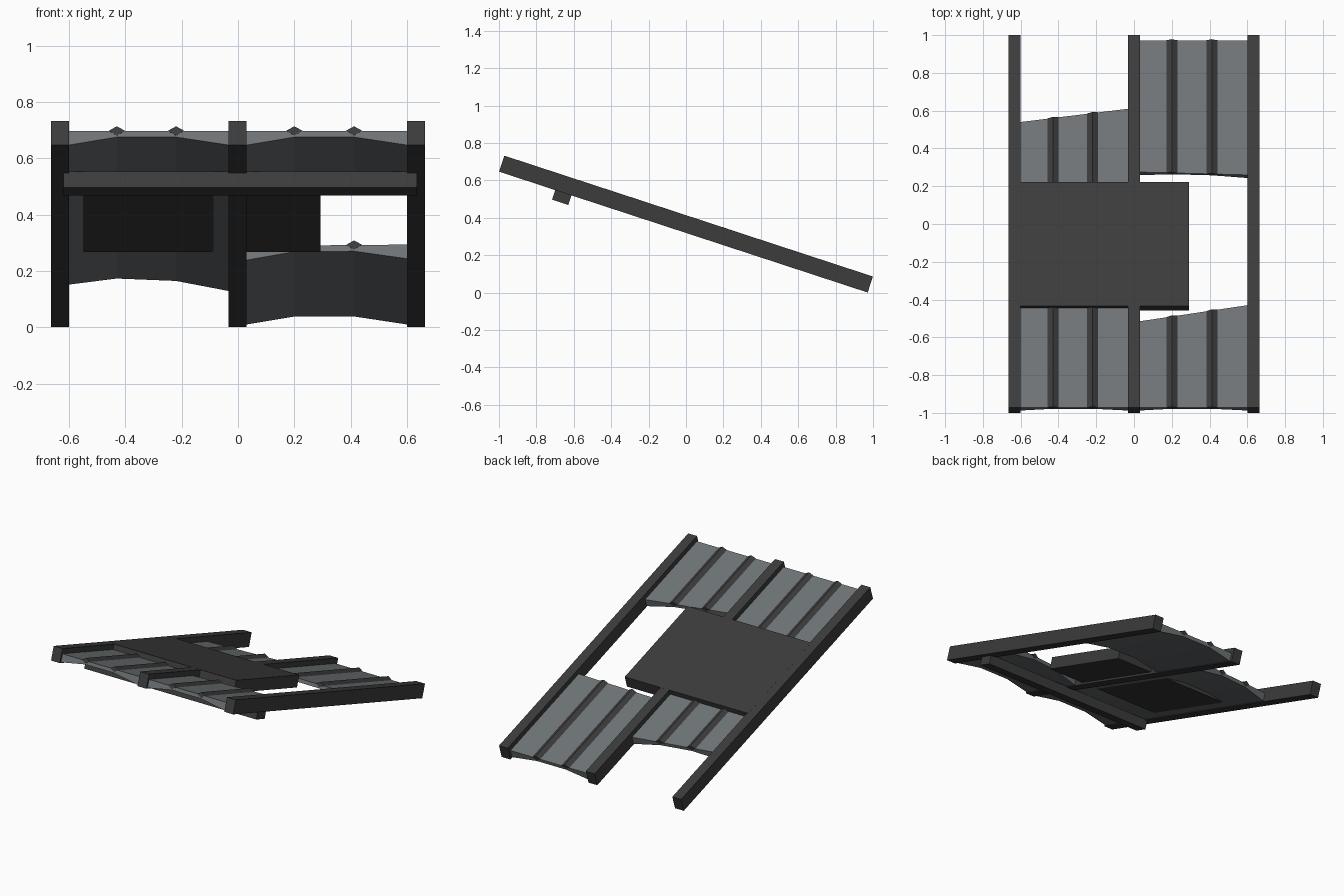
import bpy, bmesh, math
from mathutils import Matrix

if "Cube" in bpy.data.objects:
    bpy.data.objects.remove(bpy.data.objects["Cube"])

ANGLE = math.radians(18.15)
TILT = Matrix.Translation((0, 0, 0.366)) @ Matrix.Rotation(-ANGLE, 4, 'X')


def material(name, rgb):
    m = bpy.data.materials.new(name)
    m.diffuse_color = (*rgb, 1)
    m.use_nodes = True
    m.node_tree.nodes["Principled BSDF"].inputs["Base Color"].default_value = m.diffuse_color
    return m


DARK = material("dark_frame", (0.045, 0.045, 0.045))
SHEET = material("grey_sheet", (0.16, 0.175, 0.183))


def prism(name, profile, start, end, mat):
    """Sweep an (x, n) profile down the slope; start/end give the cut position for each x."""
    bm = bmesh.new()
    a = [bm.verts.new((x, start(x), n)) for x, n in profile]
    b = [bm.verts.new((x, end(x), n)) for x, n in profile]
    bm.faces.new(a)
    bm.faces.new(b[::-1])
    k = len(profile)
    for i in range(k):
        j = (i + 1) % k
        bm.faces.new((a[i], b[i], b[j], a[j]))
    bmesh.ops.recalc_face_normals(bm, faces=bm.faces)
    bm.transform(TILT)
    me = bpy.data.meshes.new(name)
    bm.to_mesh(me)
    bm.free()
    me.materials.append(mat)
    ob = bpy.data.objects.new(name, me)
    bpy.context.collection.objects.link(ob)
    return ob


def box(name, x0, x1, u0, u1, n0, n1):
    rect = [(x0, n0), (x1, n0), (x1, n1), (x0, n1)]
    return prism(name, rect, lambda x: u0, lambda x: u1, DARK)


def cut(x0, y0, x1, y1):
    """Straight (possibly slanted) cut line given in plan view."""
    c, s = math.cos(ANGLE), math.sin(ANGLE)
    return lambda x: (y0 + (y1 - y0) * (x - x0) / (x1 - x0) - 0.012 * s) / c


# Three long sloping beams
for label, x in (("left", -0.632), ("middle", -0.001), ("right", 0.632)):
    box(f"{label}_beam", x - 0.032, x + 0.032, -1.037, 1.037, -0.045, 0.045)

# Cross bar below the beams and the patch plate set into the roof
box("cross_bar", -0.62, 0.635, -0.721, -0.63, -0.099, -0.04)
box("patch_plate", -0.61, 0.292, -0.4725, 0.218, -0.032, 0.0452)


def roof_panel(name, x0, x1, ribs, start, end):
    """Sheet with flat top and arched underside, plus diamond ribs."""
    top, mid, low = 0.012, -0.011, -0.041
    profile = [(x0, top), (x0, low), (ribs[0], mid), (ribs[1], mid),
               (x1, low), (x1, top)]
    prism(name, profile, start, end, SHEET)
    for i, r in enumerate(ribs):
        diamond = [(r - 0.029, top), (r, top - 0.017),
                   (r + 0.029, top), (r, top + 0.017)]
        prism(f"{name}_rib_{i + 1}", diamond,
              lambda x: start(x) - 0.001, lambda x: end(x) + 0.001, DARK)


# Roof sheets, with broken slanted ends
front = cut(-1, -0.971, 1, -0.971)
back = cut(-1, 0.972, 1, 0.972)
roof_panel("left_sheet", -0.602, -0.031, (-0.43, -0.22), front,
           cut(-0.6, 0.54, -0.033, 0.61))
roof_panel("front_right_sheet", 0.029, 0.602, (0.2, 0.412), front,
           cut(0.03, -0.515, 0.6, -0.43))
roof_panel("back_right_sheet", 0.029, 0.602, (0.2, 0.412),
           cut(0.03, 0.275, 0.6, 0.26), back)
